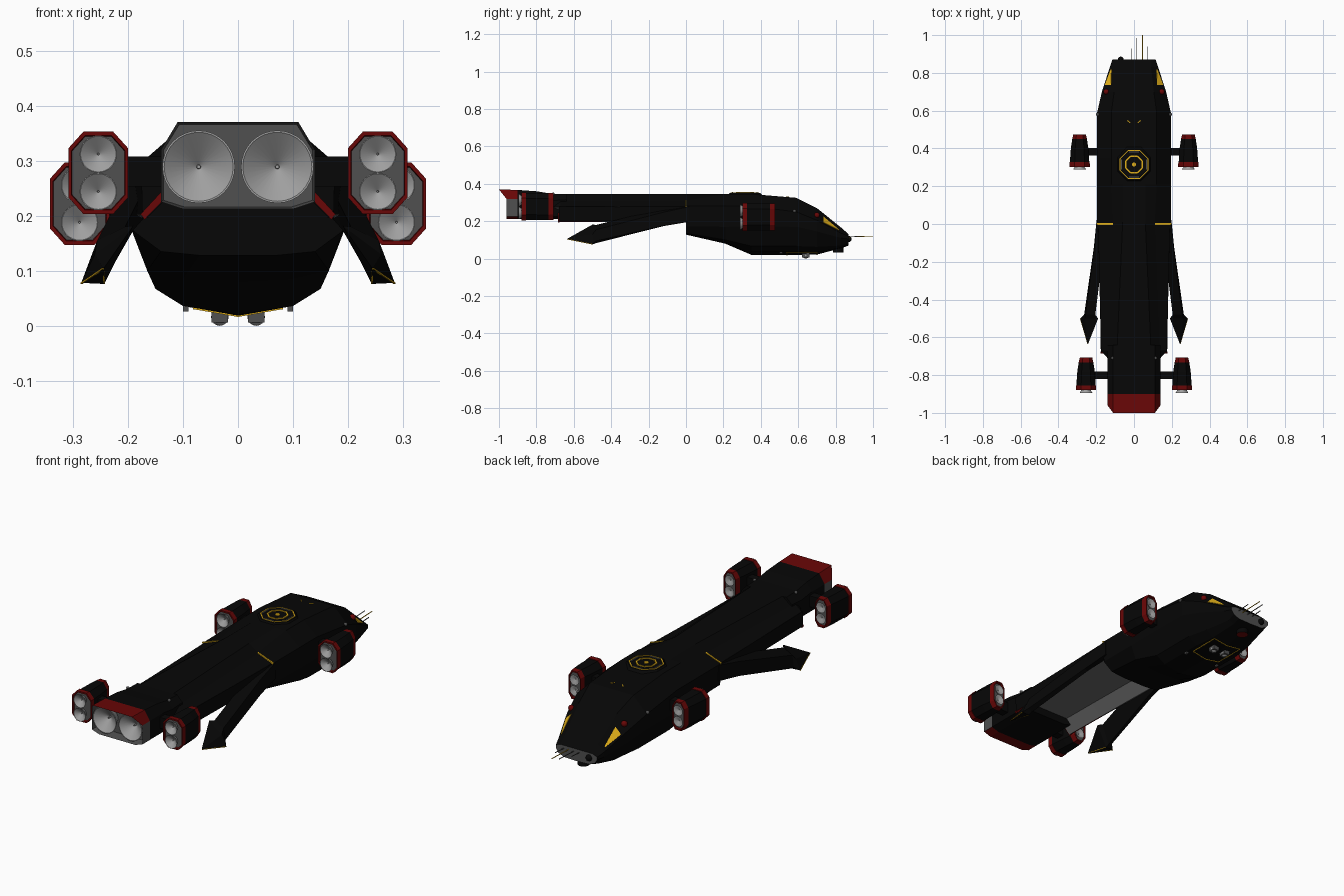
import bpy
import bmesh
from math import cos, sin, pi
from mathutils import Vector

default_cube = bpy.data.objects.get("Cube")
if default_cube:
    bpy.data.objects.remove(default_cube)


def make_material(name, red, green, blue):
    material = bpy.data.materials.new(name)
    material.use_nodes = True
    colour = (red, green, blue, 1)
    material.diffuse_color = colour
    shader = next(n for n in material.node_tree.nodes if n.type == "BSDF_PRINCIPLED")
    shader.inputs["Base Color"].default_value = colour
    return material


BLACK, RED, YELLOW, GREY, METAL, BELLY = range(6)
MATERIALS = [
    make_material("hull black", .002, .002, .002),
    make_material("trim red", .14, .002, .002),
    make_material("marking yellow", .75, .43, .01),
    make_material("panel grey", .08, .08, .08),
    make_material("nozzle metal", .35, .35, .35),
    make_material("belly grey", .15, .15, .15),
]


def finish(name, bm, rule, smooth=False):
    """Turn a bmesh into an object; rule is a material number or a function of a face."""
    bmesh.ops.remove_doubles(bm, verts=bm.verts, dist=.00001)
    bmesh.ops.recalc_face_normals(bm, faces=bm.faces)
    for face in bm.faces:
        if callable(rule):
            face.material_index = rule(face.calc_center_median(), face.normal)
        else:
            face.material_index = rule
    mesh = bpy.data.meshes.new(name)
    bm.to_mesh(mesh)
    bm.free()
    for material in MATERIALS:
        mesh.materials.append(material)
    obj = bpy.data.objects.new(name, mesh)
    bpy.context.collection.objects.link(obj)
    if smooth:
        bpy.ops.object.select_all(action="DESELECT")
        obj.select_set(True)
        bpy.context.view_layer.objects.active = obj
        bpy.ops.object.shade_smooth_by_angle()


def skin(name, rings, rule, smooth=False):
    """Skin a row of point rings and close both ends with strips."""
    bm = bmesh.new()
    loops = [[bm.verts.new(p) for p in ring] for ring in rings]
    count = len(loops[0])
    for a, b in zip(loops, loops[1:]):
        for i in range(count):
            j = (i + 1) % count
            bm.faces.new((a[i], a[j], b[j], b[i]))
    for loop in (loops[0], loops[-1]):
        for i in range(count // 2):
            corners = dict.fromkeys((i, i + 1, count - i - 1, (count - i) % count))
            bm.faces.new([loop[k] for k in corners])
    finish(name, bm, rule, smooth)


def mirrored(y, half):
    """Ring from a half section running from top centre to bottom centre."""
    full = half + [(-x, z) for x, z in half[-2:0:-1]]
    return [(x, y, z) for x, z in full]


def bar(name, start, end, size, rule):
    """Square bar between two points."""
    start, end = Vector(start), Vector(end)
    axis = (end - start).normalized()
    side = axis.cross(Vector((0, 0, 1))).normalized()
    up = side.cross(axis)
    offsets = [(side * a + up * b) * size / 2 for a, b in ((-1, -1), (1, -1), (1, 1), (-1, 1))]
    skin(name, [[p + o for o in offsets] for p in (start, end)], rule)


def box(name, low, high, rule):
    (x, y, z), (u, v, w) = low, high
    skin(name, [[(x, k, z), (u, k, z), (u, k, w), (x, k, w)] for k in (y, v)], rule)


def ball(name, centre, radius, rule):
    bm = bmesh.new()
    bmesh.ops.create_uvsphere(bm, u_segments=16, v_segments=8, radius=radius)
    bmesh.ops.translate(bm, verts=bm.verts, vec=centre)
    finish(name, bm, rule, True)


def nozzle(name, x, y, z, radius, depth):
    """Open bell with its mouth at y and a small knob; negative depth faces +y."""
    shape = [(depth, .6), (0, 1), (0, .95), (depth * .9, .06), (depth * .6, .05)]
    rings = [[(x + radius * r * cos(i * pi / 16), y + d, z + radius * r * sin(i * pi / 16))
              for i in range(32)] for d, r in shape]
    skin(name, rings, METAL, True)


# Front hull and nose
hull = [
    (0, [(0, .345), (.06, .345), (.11, .31), (.195, .28), (.19, .172), (.14, .135), (.07, .128), (0, .128)]),
    (.21, [(0, .345), (.06, .345), (.12, .345), (.195, .28), (.192, .17), (.165, .1), (.1, .085), (0, .08)]),
    (.35, [(0, .345), (.06, .345), (.12, .345), (.195, .28), (.192, .172), (.15, .067), (.1, .036), (0, .02)]),
    (.59, [(0, .325), (.06, .325), (.12, .325), (.195, .25), (.19, .17), (.15, .067), (.1, .036), (0, .018)]),
    (.7, [(0, .27), (.06, .27), (.105, .27), (.17, .205), (.168, .145), (.13, .063), (.09, .034), (0, .022)]),
    (.83, [(0, .165), (.06, .165), (.09, .165), (.128, .135), (.128, .11), (.1, .07), (.07, .058), (0, .055)]),
    (.87, [(0, .13), (.06, .13), (.09, .13), (.115, .12), (.115, .105), (.1, .085), (.07, .072), (0, .07)]),
]
skin("front_hull", [mirrored(y, half) for y, half in hull],
     lambda c, n: GREY if c.y > .865 else BLACK)

# Rear spine with the grey belly
spine_front = [(0, .345), (.06, .345), (.11, .31), (.19, .28), (.12, .25), (0, .25)]
spine_back = [(0, .345), (.09, .345), (.135, .31), (.175, .275), (.12, .25), (0, .25)]
spine = [(.01, spine_front), (-.67, spine_back), (-.71, [(x * .8, z) for x, z in spine_back])]
skin("rear_spine", [mirrored(y, half) for y, half in spine],
     lambda c, n: BELLY if n.z < -.3 else BLACK)


def skirt_rule(c, n):
    if c.y < -.45 and n.z < -.9:
        return RED
    return BELLY if n.z < -.3 else BLACK


# Tail block: hooded housing, open at the back around the main nozzles
def tail_half(top, shoulder):
    return [(0, top), (.11, top), (.14, shoulder), (.14, .225), (.1, .212), (0, .212)]


rings = [mirrored(y, tail_half(t, s)) for y, t, s in
         [(-.64, .345, .315), (-.72, .347, .31), (-.8, .36, .32), (-.9, .367, .32)]]
rim = [(x, -1 if z > .35 else -.96, z) for x, y, z in mirrored(0, tail_half(.37, .32))]
rings += [rim, [(x * .97, -.905, .29 + (z - .29) * .95) for x, y, z in rim]]


def tail_rule(c, n):
    if c.y > -.9:
        return BLACK
    outward = n.x * c.x + n.z * (c.z - .29)
    return GREY if outward < .01 or abs(n.x) > .9 else RED


skin("tail_block", rings, tail_rule)


def pod(label, side, x, y, z):
    """Engine pod with red collars, nozzles behind, intakes ahead and a strut to the hull."""
    octagon = [(0, 1), (.5, 1), (1, .6), (1, -.6), (.5, -1), (0, -1),
               (-.5, -1), (-1, -.6), (-1, .6), (-.5, 1)]
    steps = [(.01, .88), (0, .9), (0, 1), (.024, 1), (.024, .96), (.1, .97),
             (.146, .97), (.172, .95), (.172, .86), (.16, .84)]
    pod_rings = [[(side * x + a * k * .054 * (1 - 12 * d * d), y + d, z + b * k * .075)
                  for a, b in octagon] for d, k in steps]

    def rule(c, n):
        d = c.y - y
        if abs(n.y) > .9 and (.005 < d < .015 or .155 < d < .165):
            return GREY
        return RED if d < .0245 or d > .147 else BLACK

    skin(label + "_pod", pod_rings, rule)
    for offset in (-.034, .034):
        nozzle(label + "_pod_nozzle", side * x, y - .015, z + offset, .034, .025)
        nozzle(label + "_pod_intake", side * x, y + .172, z + offset * .8, .026, -.012)
    inner, outer = sorted((side * .1, side * x))
    box(label + "_pod_strut", (inner, y + .06, z - .025), (outer, y + .1, z + .03), BLACK)


for side, word in ((1, "left"), (-1, "right")):
    # Skirts along the belly, with red end plates
    flank = [(.185, .278), (.183, .202), (.172, .197), (.115, .252)]
    skin(word + "_skirt", [[(side * x * k, y, z) for x, z in flank]
                           for y, k in ((.01, 1.03), (-.45, .97), (-.68, .95))], skirt_rule)
    plate = [(.14, .243), (.177, .203), (.17, .193), (.14, .224)]
    skin(word + "_skirt_end", [[(side * x, y, z) for x, z in plate] for y in (-.676, -.685)], RED)
    # Engines
    pod(word + "_front", side, .288, .303, .222)
    pod(word + "_rear", side, .254, -.88, .278)
    nozzle(word + "_main_nozzle", side * .0715, -.957, .289, .066, .05)
    # Swept fins with pointed tips
    fin = [
        (.02, [(.15, .292), (.196, .278), (.198, .2), (.17, .197)]),
        (-.12, [(.16, .27), (.209, .248), (.212, .176), (.19, .174)]),
        (-.48, [(.205, .18), (.256, .155), (.264, .095), (.242, .083)]),
        (-.5, [(.19, .182), (.26, .13), (.285, .078), (.243, .076)]),
        (-.635, [(.243, .106), (.246, .106), (.247, .102), (.244, .102)]),
    ]
    skin(word + "_fin", [[(side * x, y, z) for x, z in pts] for y, pts in fin], BLACK)
    for x in (.285, .243):
        bar(word + "_fin_edge", (side * x, -.5, .077), (side * .245, -.635, .104), .003, YELLOW)
    # Hull joint stripe
    bar(word + "_joint_stripe", (side * .11, 0, .31), (side * .196, 0, .28), .008, YELLOW)
    # Cockpit windows set on the nose bevel
    (ya, a), (yb, b) = hull[4], hull[5]
    corners = [Vector((side * h[i][0], y, h[i][1])) for y, h in ((ya, a), (yb, b)) for i in (2, 3)]
    window = []
    for u, v in ((.27, .35), (.27, .9), (.9, .75), (.9, .65)):
        window.append(corners[0].lerp(corners[1], v).lerp(corners[2].lerp(corners[3], v), u))
    lift = Vector((side * .6, .4, .7)) * .003
    skin(word + "_window", [[p - lift for p in window], [p + lift for p in window]], YELLOW)
    # Small lamps and beads
    ball(word + "_nose_lamp", (side * .147, .7, .232), .015, RED)
    ball(word + "_hull_bead", (side * .192, .58, .255), .009, GREY)
    ball(word + "_tail_bead", (side * .115, -.71, .345), .008, GREY)
    # Belly skids
    ball(word + "_skid_cap", (side * .033, .64, .016), .016, METAL)
    box(word + "_skid", (side * .033 - .015, .62, .006), (side * .033 + .015, .66, .03), GREY)
    box(word + "_belly_post", (side * .095 - .005, .5, .026), (side * .095 + .005, .515, .045), GREY)
    # Belly hatch outline
    hatch = [(0, .54, .018), (.08, .54, .032), (.08, .7, .033), (0, .7, .022)]
    for p, q in zip(hatch, hatch[1:]):
        bar(word + "_hatch_line", (side * p[0], *p[1:]), (side * q[0], *q[1:]), .004, YELLOW)
    bar(word + "_roof_tick", (side * .02, .535, .33), (side * .035, .548, .329), .004, YELLOW)

# Landing pad with octagonal markings
pad_centre = Vector((0, .315, .35))


def octagon_ring(radius, height):
    return [pad_centre + Vector((radius * cos(a), radius * sin(a), height))
            for a in [(i + .5) * pi / 4 for i in range(8)]]


skin("landing_pad", [octagon_ring(.1, -.01), octagon_ring(.088, .002)], BLACK)
for radius, size in ((.08, .005), (.047, .008)):
    ring = octagon_ring(radius, .002)
    for i in range(8):
        bar("pad_marking", ring[i], ring[(i + 1) % 8], size, YELLOW)
skin("pad_dot", [octagon_ring(.012, 0), octagon_ring(.012, .006)], YELLOW)
for i in (1, 3, 5, 7):
    ring = octagon_ring(.071, .002)
    bar("pad_grey_marking", ring[i], ring[(i + 1) % 8], .006, GREY)

# Nose sensors and antennas
ball("nose_sensor", (-.07, .87, .105), .016, BLACK)
skin("chin_turret", [[(.028 * cos(i * pi / 8), .813 + .028 * sin(i * pi / 8), z)
                      for i in range(16)] for z in (.033, .08)],
     lambda c, n: RED if n.z < -.9 else BLACK, True)
for x, end, colour in ((-.015, .93, GREY), (.015, .985, GREY), (.045, 1, YELLOW), (.07, .94, GREY)):
    bar("antenna", (x, .86, .115), (x, end, .12), .003, colour)
